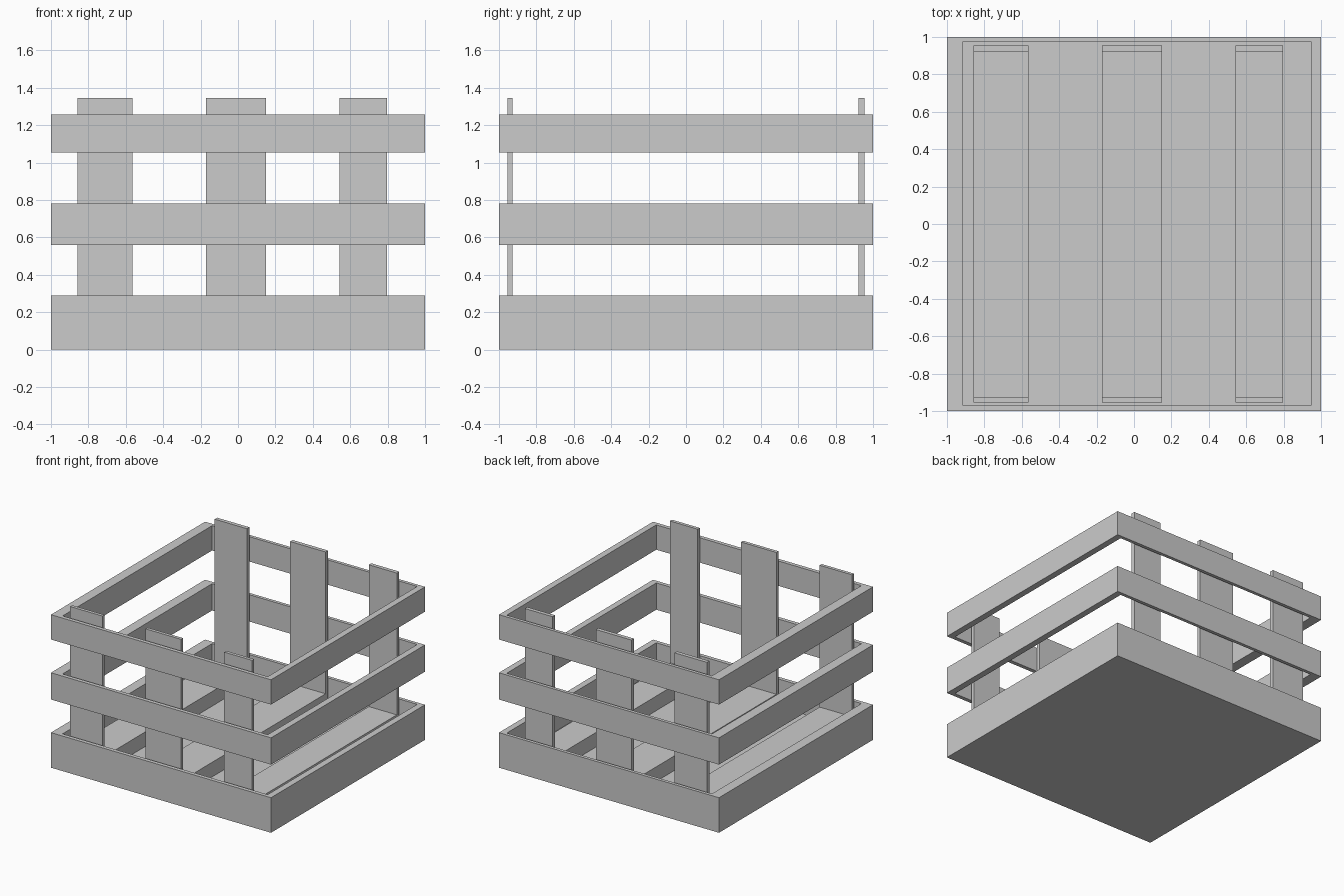
import bpy, bmesh

if "Cube" in bpy.data.objects:
    bpy.data.objects.remove(bpy.data.objects["Cube"])


def extrude_loops(name, outer, inner, z0, z1, floor=None):
    """Rectangular frame with an off-centre opening; a floor makes it a tray."""
    bm = bmesh.new()

    def loop(rect, z):
        x0, x1, y0, y1 = rect
        return [bm.verts.new((x, y, z)) for x, y in ((x0, y0), (x1, y0), (x1, y1), (x0, y1))]

    low = z0 if floor is None else floor
    ob, ot, it, ib = loop(outer, z0), loop(outer, z1), loop(inner, z1), loop(inner, low)
    pairs = [(ob, ot), (ot, it), (it, ib)]
    if floor is None:
        pairs.append((ib, ob))
    else:
        bm.faces.new(ob)
        bm.faces.new(ib)
    for a, b in pairs:
        for i in range(4):
            j = (i + 1) % 4
            bm.faces.new((a[i], a[j], b[j], b[i]))
    finish(name, bm)


def finish(name, bm):
    bmesh.ops.recalc_face_normals(bm, faces=bm.faces)
    mesh = bpy.data.meshes.new(name)
    bm.to_mesh(mesh)
    bm.free()
    bpy.context.collection.objects.link(bpy.data.objects.new(name, mesh))


def strap(name, x0, x1):
    """U-shaped board: front upright, floor plank and back upright in one piece."""
    profile = [(-0.955, BOTTOM), (0.955, BOTTOM), (0.955, TOP), (0.923, TOP),
               (0.923, PLANK), (-0.928, PLANK), (-0.928, TOP), (-0.955, TOP)]
    bm = bmesh.new()
    face = bm.faces.new([bm.verts.new((x0, y, z)) for y, z in profile])
    new = bmesh.ops.extrude_face_region(bm, geom=[face])["geom"]
    verts = [v for v in new if isinstance(v, bmesh.types.BMVert)]
    bmesh.ops.translate(bm, verts=verts, vec=(x1 - x0, 0, 0))
    finish(name, bm)


OUTER = (-1, 1, -1, 1)
INNER = (-0.917, 0.948, -0.968, 0.973)
BOTTOM, PLANK, TOP = 0.06, 0.18, 1.345

# Base tray and the two open rails
extrude_loops("base_tray", OUTER, INNER, 0, 0.288, floor=0.06)
extrude_loops("middle_rail", OUTER, INNER, 0.56, 0.78)
extrude_loops("top_rail", OUTER, INNER, 1.053, 1.257)

# Three U-shaped slats
for label, x0, x1 in (("left", -0.858, -0.565), ("middle", -0.172, 0.15), ("right", 0.543, 0.797)):
    strap(label + "_slat", x0, x1)
